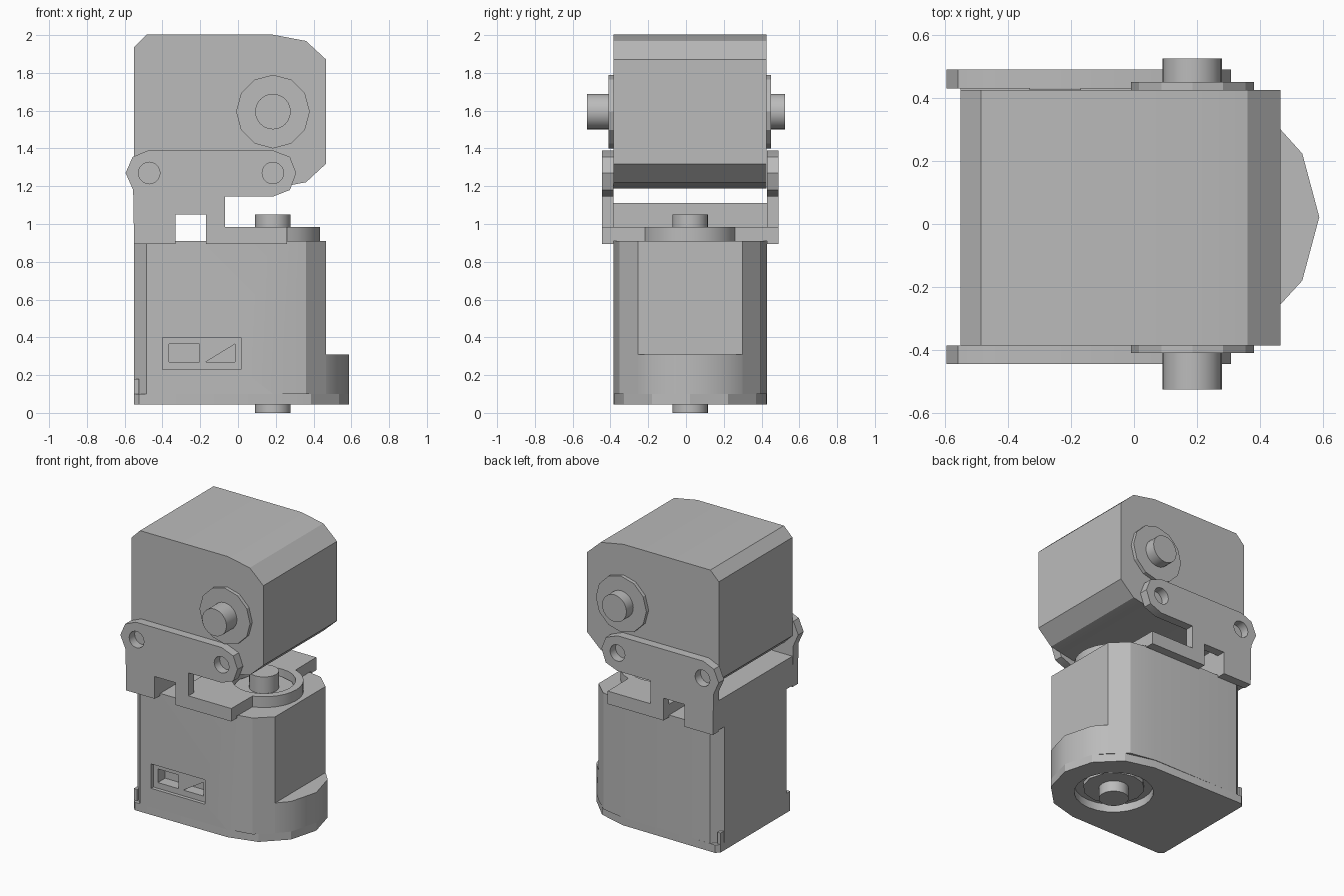
import bpy, bmesh
from math import sin, cos, radians, pi
from mathutils import Matrix, Vector

if "Cube" in bpy.data.objects:
    bpy.data.objects.remove(bpy.data.objects["Cube"])

grey = bpy.data.materials.new("plain grey")
grey.use_nodes = True
grey.diffuse_color = (0.5, 0.5, 0.5, 1)
grey.node_tree.nodes["Principled BSDF"].inputs["Base Color"].default_value = (0.5, 0.5, 0.5, 1)

AX, MID = 0.185, 0.022   # output shaft axis
FRONT, BACK = -0.385, 0.43


def prism(name, pts, lo, hi, axis="z", smooth=25):
    """Extrude a 2D outline: (x, y) along z, or (x, z) along y."""
    def place(p, w):
        return (p[0], p[1], w) if axis == "z" else (p[0], w, p[1])
    bm = bmesh.new()
    a = [bm.verts.new(place(p, lo)) for p in pts]
    b = [bm.verts.new(place(p, hi)) for p in pts]
    bm.faces.new(a)
    bm.faces.new(b)
    for i in range(len(pts)):
        j = (i + 1) % len(pts)
        bm.faces.new((a[i], a[j], b[j], b[i]))
    bmesh.ops.recalc_face_normals(bm, faces=bm.faces)
    mesh = bpy.data.meshes.new(name)
    bm.to_mesh(mesh)
    bm.free()
    mesh.materials.append(grey)
    ob = bpy.data.objects.new(name, mesh)
    bpy.context.collection.objects.link(ob)
    shade(ob, smooth)
    return ob


def select(ob):
    bpy.ops.object.select_all(action="DESELECT")
    ob.select_set(True)
    bpy.context.view_layer.objects.active = ob


def shade(ob, angle):
    select(ob)
    bpy.ops.object.shade_smooth_by_angle(angle=radians(angle))


def circle(cx, cy, r, n):
    return [(cx + r * cos(2 * pi * i / n), cy + r * sin(2 * pi * i / n)) for i in range(n)]


def rect(x0, x1, y0, y1):
    return [(x0, y0), (x1, y0), (x1, y1), (x0, y1)]


def cut(ob, cutter, angle=25):
    cutter.hide_render = True
    mod = ob.modifiers.new("cut", "BOOLEAN")
    mod.operation = "DIFFERENCE"
    mod.solver = "EXACT"
    mod.object = cutter
    select(ob)
    bpy.ops.object.modifier_apply(modifier=mod.name)
    bpy.data.objects.remove(cutter)
    shade(ob, angle)


def mirrored(half):
    """Complete an outline given by its lower half across y = MID."""
    return half + [(x, 2 * MID - y) for x, y in reversed(half)]


# Motors: chamfered case, a low boss at each end, and the output shaft
case_outline = mirrored([(-0.55, -0.32), (-0.485, FRONT), (AX, FRONT),
                         (0.36, -0.352), (0.465, -0.255)])


def motor(prefix):
    return [prism(prefix + "_motor_case", case_outline, 0.1, 0.91),
            prism(prefix + "_motor_boss", circle(AX, MID, 0.195, 12), 0.075, 0.935),
            prism(prefix + "_motor_shaft", circle(AX, MID, 0.094, 24), 0, 1.05)]


lower = motor("lower")
turn = Matrix.Translation(Vector((0, 0.525, 1.573))) @ Matrix.Rotation(radians(90), 4, "X")
for part in motor("upper"):
    part.data.transform(turn)

# Cable socket in the front of the lower motor
case = lower[0]
cut(case, prism("socket_recess", rect(-0.4, 0.015, 0.23, 0.4), -0.5, -0.36, "y"))
cut(case, prism("square_port", rect(-0.365, -0.205, 0.27, 0.365), -0.5, -0.28, "y"))
cut(case, prism("wedge_port", [(-0.17, 0.27), (-0.015, 0.27), (-0.015, 0.365)],
                -0.5, -0.28, "y"))

# Base cap with a round end and a raised lug
ring = [(AX + 0.403 * cos(radians(a)), MID + 0.403 * sin(radians(a)))
        for a in (-90, -60, -30, 0, 30, 60, 90)]
cap = prism("base_cap", [(-0.55, -0.36), (-0.525, FRONT)] + ring
            + [(-0.525, BACK), (-0.55, 0.405)], 0.045, 0.1)
cut(cap, prism("cap_hole", circle(AX, MID, 0.25, 24), 0, 0.2), 31)
lug = [(0.44, -0.255), (0.465, -0.255)] + ring[2:5] + [(0.465, 0.3), (0.44, 0.3)]
prism("base_lug", lug, 0.1, 0.31, smooth=31)
for side in (-1, 1):
    y = MID + side * 0.363
    prism("corner_tab", rect(-0.55, -0.525, y - 0.02, y + 0.02), 0.1, 0.18)

# Bracket: two side plates with pivot holes
plate = [(-0.595, 1.27), (-0.558, 1.355), (-0.475, 1.39), (AX, 1.39), (0.275, 1.355),
         (0.308, 1.27), (0.275, 1.18), (AX, 1.145), (-0.07, 1.145), (-0.07, 0.985),
         (0.26, 0.985), (0.26, 0.895), (-0.17, 0.895), (-0.17, 1.05), (-0.33, 1.05),
         (-0.33, 0.895), (-0.55, 0.895), (-0.555, 1.18)]
for name, y0, y1 in (("front", FRONT - 0.06, FRONT), ("back", BACK, BACK + 0.06)):
    side_plate = prism("bracket_" + name + "_plate", plate, y0, y1, "y")
    for x in (-0.47, AX):
        cut(side_plate, prism("pivot_hole", circle(x, 1.27, 0.057, 20), y0 - 0.1, y1 + 0.1, "y"))

# Bracket floor with a rounded collar around the lower shaft, and the rear crossbar
arc = [(AX + 0.25 * cos(radians(a)), MID + 0.25 * sin(radians(a))) for a in range(-72, 73, 12)]
floor = prism("bracket_floor", [(-0.17, FRONT), (0.26, FRONT)] + arc
              + [(0.26, BACK), (-0.17, BACK)], 0.91, 0.985)
cut(floor, prism("collar_hole", circle(AX, MID, 0.2, 24), 0.8, 1.1))
prism("bracket_crossbar", rect(-0.55, -0.33, FRONT, BACK), 0.905, 1.11)
